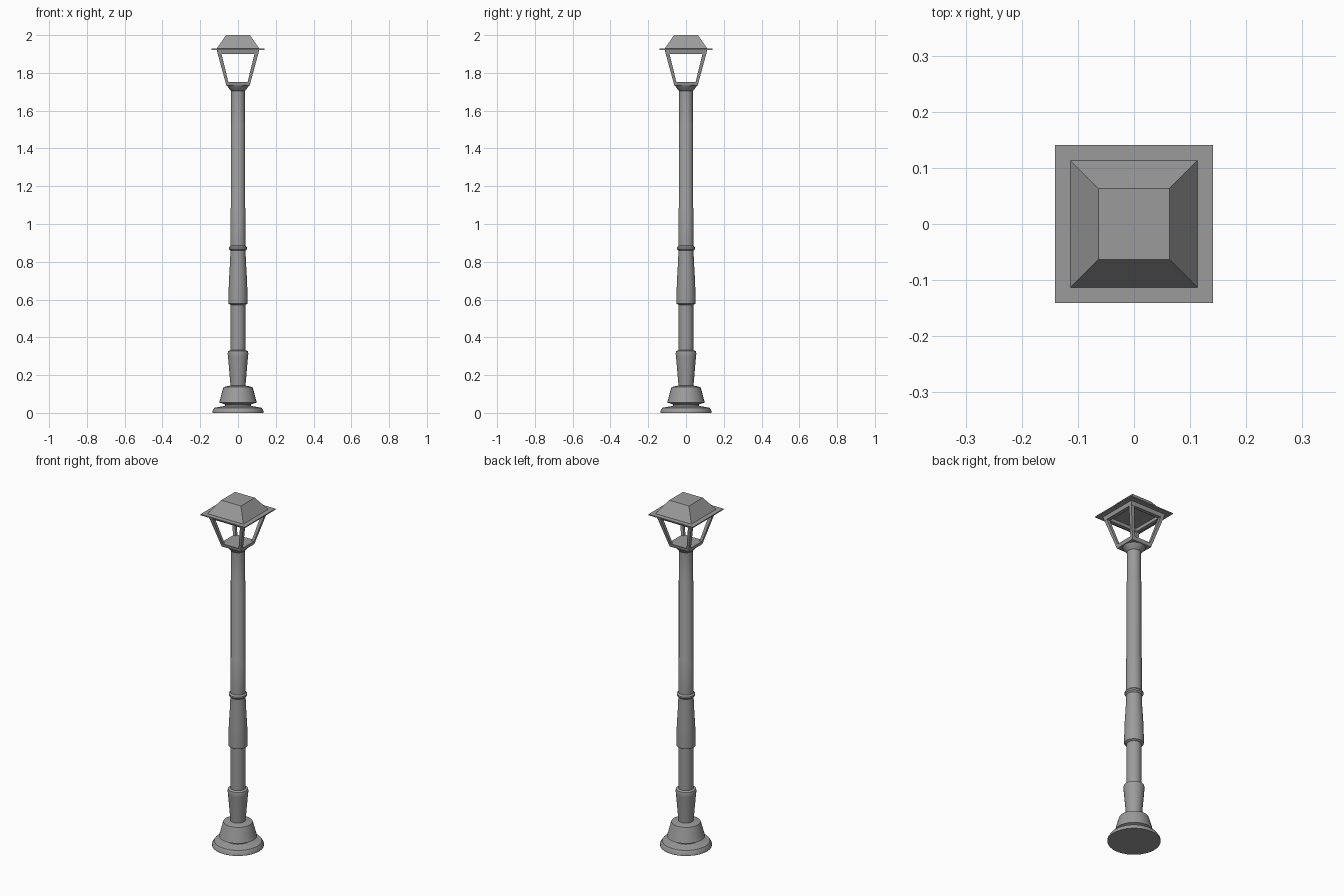
import bpy, bmesh, math

cube = bpy.data.objects.get("Cube")
if cube:
    bpy.data.objects.remove(cube, do_unlink=True)

# One grey painted metal
metal = bpy.data.materials.new("grey_metal")
GREY = (0.33, 0.33, 0.33, 1)
metal.diffuse_color = GREY
metal.use_nodes = True
metal.node_tree.nodes["Principled BSDF"].inputs["Base Color"].default_value = GREY


def finish(name, bm):
    bmesh.ops.recalc_face_normals(bm, faces=bm.faces)
    mesh = bpy.data.meshes.new(name)
    bm.to_mesh(mesh)
    bm.free()
    mesh.materials.append(metal)
    obj = bpy.data.objects.new(name, mesh)
    bpy.context.collection.objects.link(obj)
    return obj


def lathe(name, profile, sides=32):
    """Turned solid from (radius, height) points, capped at both ends."""
    bm = bmesh.new()
    rings = []
    for r, z in profile:
        rings.append([bm.verts.new((r * math.cos(2 * math.pi * i / sides),
                                    r * math.sin(2 * math.pi * i / sides), z))
                      for i in range(sides)])
    for a, b in zip(rings, rings[1:]):
        for i in range(sides):
            j = (i + 1) % sides
            bm.faces.new((a[i], a[j], b[j], b[i]))
    bm.faces.new(rings[0])
    bm.faces.new(rings[-1])
    obj = finish(name, bm)
    bpy.ops.object.select_all(action='DESELECT')
    obj.select_set(True)
    bpy.context.view_layer.objects.active = obj
    bpy.ops.object.shade_smooth_by_angle(angle=math.radians(35))
    return obj


def add_frustum(bm, low, high):
    """Four-sided block between two rectangles (x, y, z, half x, half y)."""
    corners = ((-1, -1), (1, -1), (1, 1), (-1, 1))
    a, b = [[bm.verts.new((x + sx * hx, y + sy * hy, z)) for sx, sy in corners]
            for x, y, z, hx, hy in (low, high)]
    bm.faces.new(a)
    bm.faces.new(b)
    for i in range(4):
        j = (i + 1) % 4
        bm.faces.new((a[i], a[j], b[j], b[i]))


def frustum(name, z0, h0, z1, h1):
    bm = bmesh.new()
    add_frustum(bm, (0, 0, z0, h0, h0), (0, 0, z1, h1, h1))
    return finish(name, bm)


# Foot and bell
lathe("base_foot", [(0.136, 0), (0.136, 0.01), (0.125, 0.027), (0.07, 0.037),
                    (0.07, 0.045), (0.10, 0.055), (0.095, 0.07),
                    (0.082, 0.12), (0.076, 0.137), (0.04, 0.145)])

# Post with its flared collars
lathe("post", [(0.038, 0.13), (0.041, 0.16), (0.053, 0.30), (0.055, 0.315),
               (0.052, 0.327), (0.039, 0.332), (0.039, 0.572),
               (0.05, 0.578), (0.051, 0.60), (0.048, 0.70), (0.042, 0.80),
               (0.04, 0.86), (0.048, 0.868), (0.048, 0.877), (0.04, 0.885),
               (0.04, 1.08), (0.038, 1.085), (0.038, 1.53),
               (0.036, 1.535), (0.036, 1.72)])
lathe("lantern_flange", [(0.036, 1.705), (0.042, 1.71), (0.06, 1.735)])

# Lantern floor
frustum("lantern_floor", 1.733, 0.062, 1.753, 0.067)

# Four leaning corner bars
bm = bmesh.new()
for sx in (-1, 1):
    for sy in (-1, 1):
        add_frustum(bm, (sx * 0.057, sy * 0.057, 1.745, 0.008, 0.008),
                    (sx * 0.1, sy * 0.1, 1.91, 0.01, 0.01))
finish("lantern_corner_bars", bm)

# Upper rails joining the bars
bm = bmesh.new()
for s in (-1, 1):
    for along in (0, 1):
        ends = []
        for z, c in ((1.90, 0.098), (1.925, 0.103)):
            ends.append((0, s * c, z, c + 0.01, 0.01) if along
                        else (s * c, 0, z, 0.01, c + 0.01))
        add_frustum(bm, *ends)
finish("lantern_upper_rails", bm)

# Eave plate and hipped roof with flat top
frustum("eave_plate", 1.922, 0.141, 1.928, 0.141)
frustum("roof", 1.926, 0.115, 2.0, 0.063)
